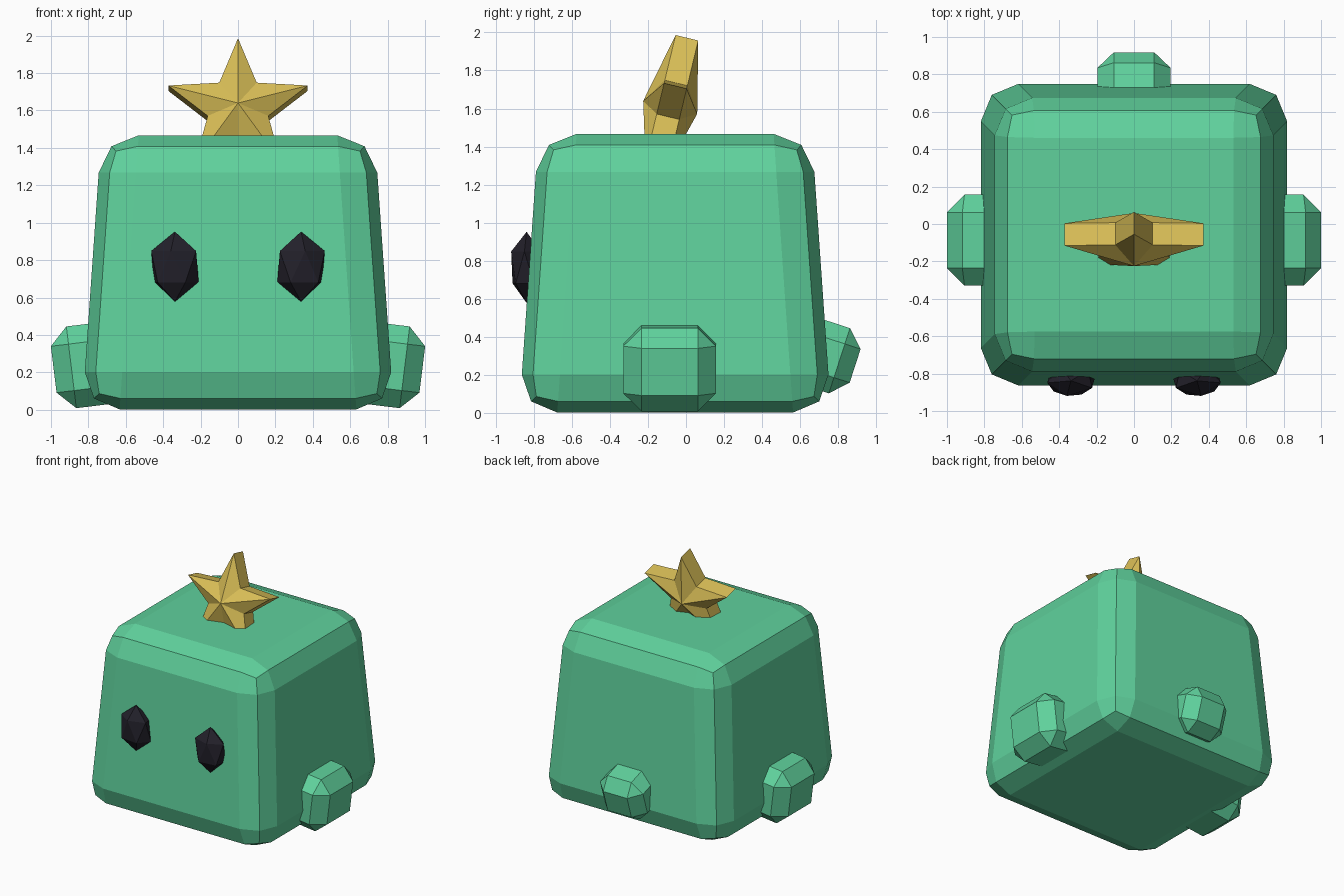
import bpy, bmesh
from math import radians, sin, cos, pi
from mathutils import Matrix, Vector

cube = bpy.data.objects.get("Cube")
if cube:
    bpy.data.objects.remove(cube, do_unlink=True)


def material(name, rgb):
    m = bpy.data.materials.new(name)
    m.use_nodes = True
    m.diffuse_color = (*rgb, 1)
    m.node_tree.nodes["Principled BSDF"].inputs["Base Color"].default_value = (*rgb, 1)
    return m


green = material("mint_green", (0.115, 0.64, 0.335))
gold = material("gold", (0.70, 0.52, 0.095))
black = material("near_black", (0.016, 0.0145, 0.023))


def add_object(name, bm, mat, location, rotation=(0, 0, 0)):
    bmesh.ops.recalc_face_normals(bm, faces=bm.faces)
    mesh = bpy.data.meshes.new(name)
    bm.to_mesh(mesh)
    bm.free()
    mesh.materials.append(mat)
    ob = bpy.data.objects.new(name, mesh)
    ob.location = location
    ob.rotation_euler = [radians(a) for a in rotation]
    bpy.context.collection.objects.link(ob)
    return ob


def bevelled_block(size, bevel, segments, taper=0):
    """Box with rounded edges; taper pulls each top side inwards."""
    bm = bmesh.new()
    bmesh.ops.create_cube(bm, size=1)
    for v in bm.verts:
        top = v.co.z > 0
        for i in range(3):
            side = 1 if v.co[i] > 0 else -1
            v.co[i] *= size[i]
            if top and i < 2:
                v.co[i] -= side * taper
    bmesh.ops.bevel(bm, geom=bm.edges[:], offset=bevel, segments=segments,
                    profile=0.5, affect='EDGES', clamp_overlap=True)
    return bm


# Body: tapered block with two-step rounded edges
add_object("body", bevelled_block((1.666, 1.64, 1.465), 0.2, 2, taper=0.102),
           green, (0, -0.057, 0.7345))

# Stubby arms and tail
for name, s in (("left_arm", 1), ("right_arm", -1)):
    add_object(name, bevelled_block((0.44, 0.487, 0.44), 0.095, 1),
               green, (s * 0.767, -0.086, 0.242), (0, s * 7, 0))
add_object("tail", bevelled_block((0.39, 0.36, 0.36), 0.087, 1),
           green, (0, 0.718, 0.303), (-18, 0, 0))

# Eyes: stretched twenty-sided gems, mirrored
for name, s in (("left_eye", 1), ("right_eye", -1)):
    bm = bmesh.new()
    bmesh.ops.create_icosphere(bm, subdivisions=1, radius=1)
    bm.transform(Matrix.Diagonal((s * 0.143, 0.092, 0.187, 1))
                 @ Matrix.Rotation(radians(-8), 4, 'Z'))
    add_object(name, bm, black, (s * 0.337, -0.838, 0.765))

# Star: five points, raised to a peak on the front and the back
bm = bmesh.new()
half, peak = 0.061, 0.146
rims = []
for y in (-half, half):
    rim = []
    for i in range(10):
        r = 0.17 if i % 2 else 0.392
        a = pi / 2 + i * pi / 5
        rim.append(bm.verts.new((r * cos(a), y, 0.96 * r * sin(a))))
    rims.append(rim)
peaks = [bm.verts.new((0, y, 0)) for y in (-peak, peak)]
for i in range(10):
    j = (i + 1) % 10
    bm.faces.new((rims[0][i], rims[0][j], rims[1][j], rims[1][i]))
    for rim, tip in zip(rims, peaks):
        bm.faces.new((rim[i], rim[j], tip))
add_object("star", bm, gold, (0, -0.083, 1.606), (-13.5, 0, 0))
